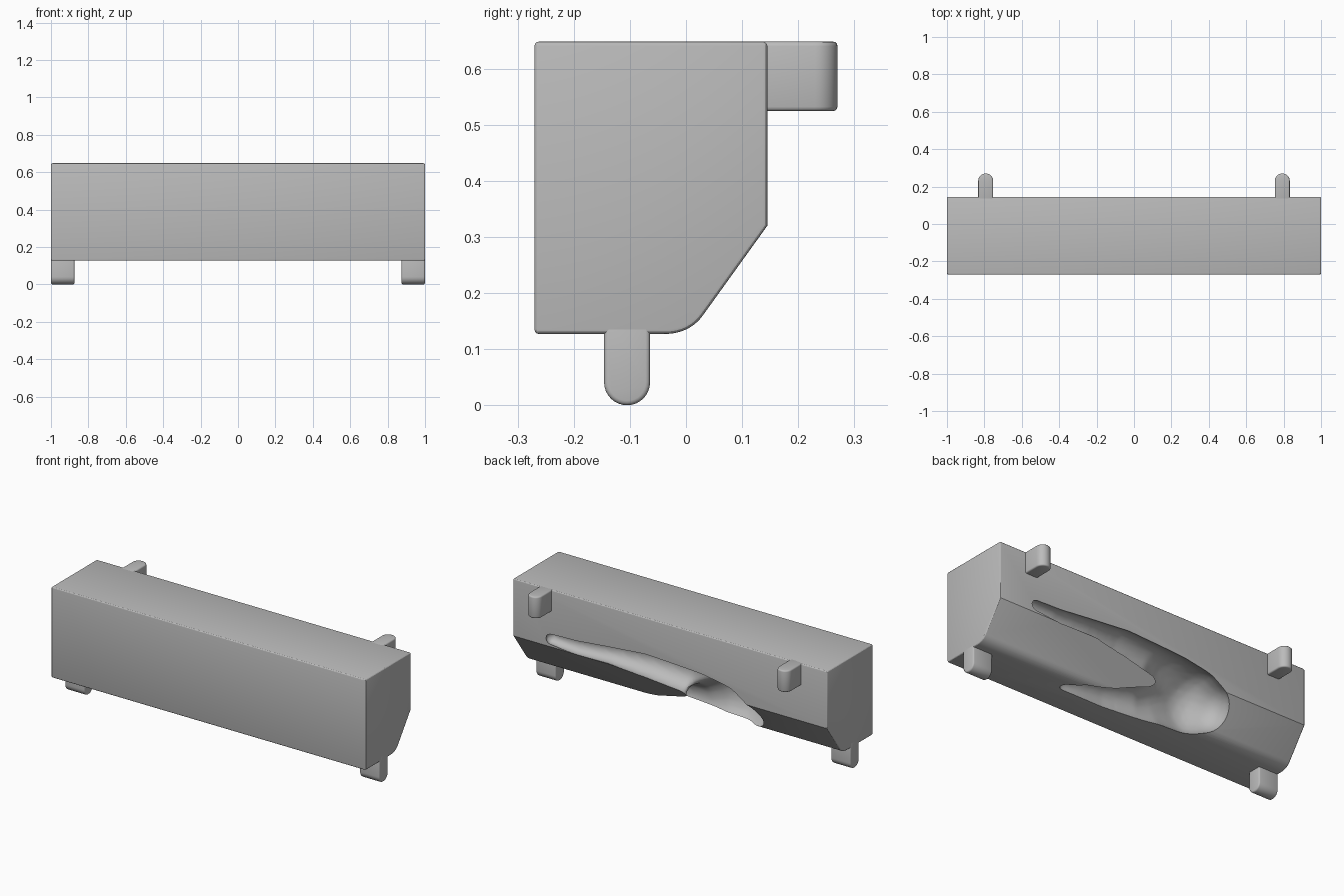
import bpy, bmesh, math
from mathutils import Vector

cube = bpy.data.objects.get("Cube")
if cube:
    bpy.data.objects.remove(cube, do_unlink=True)

grey = bpy.data.materials.new("plain grey")
grey.use_nodes = True
GREY = (0.5, 0.5, 0.5, 1)
grey.diffuse_color = GREY
grey.node_tree.nodes["Principled BSDF"].inputs["Base Color"].default_value = GREY


def add_object(name, bm):
    mesh = bpy.data.meshes.new(name)
    bm.to_mesh(mesh)
    bm.free()
    obj = bpy.data.objects.new(name, mesh)
    bpy.context.collection.objects.link(obj)
    mesh.materials.append(grey)
    return obj


def prism(name, outline, place, start, end):
    """Extrude a 2D outline; place(u, v, w) gives the 3D point."""
    bm = bmesh.new()
    face = bm.faces.new([bm.verts.new(place(u, v, start)) for u, v in outline])
    new = bmesh.ops.extrude_face_region(bm, geom=[face])["geom"]
    shift = Vector(place(0, 0, end)) - Vector(place(0, 0, start))
    bmesh.ops.translate(bm, vec=shift, verts=[g for g in new if isinstance(g, bmesh.types.BMVert)])
    bmesh.ops.recalc_face_normals(bm, faces=bm.faces)
    obj = add_object(name, bm)
    bevel = obj.modifiers.new("rounded edges", 'BEVEL')
    bevel.width, bevel.segments = 0.008, 3
    bevel.limit_method, bevel.angle_limit = 'ANGLE', math.radians(45)
    return obj


def tab(root, tip, radius):
    """Outline of a tab with a half-round tip; u across, v along."""
    sign = 1 if tip > root else -1
    centre = tip - sign * radius
    arc = [(radius * math.cos(math.pi * i / 16), centre + sign * radius * math.sin(math.pi * i / 16))
           for i in range(17)]
    return [(radius, root)] + arc + [(-radius, root)]


def bake(obj):
    """Replace the mesh with its modified result."""
    graph = bpy.context.evaluated_depsgraph_get()
    mesh = bpy.data.meshes.new_from_object(obj.evaluated_get(graph))
    obj.modifiers.clear()
    obj.data = mesh


def smooth(obj, degrees):
    bpy.ops.object.select_all(action='DESELECT')
    obj.select_set(True)
    bpy.context.view_layer.objects.active = obj
    bpy.ops.object.shade_smooth_by_angle(angle=math.radians(degrees))


# Block: side profile with a rounded slope at the lower back
low, corner, high = Vector((-0.04, 0.127)), Vector((0.006, 0.127)), Vector((0.03, 0.16))
curve = []
for i in range(11):
    t = i / 10
    curve.append(tuple(low * (1 - t) ** 2 + corner * 2 * t * (1 - t) + high * t * t))
profile = [(-0.27, 0.127)] + curve + [(0.145, 0.32), (0.145, 0.648), (-0.27, 0.648)]
block = prism("block", profile, lambda u, v, w: (w, u, v), -1, 1)
bake(block)

# Forked hollow: two tapering arms that meet in a broad rounded body (x, y, z, radius)
upper_arm = [(0.76, 0.13, 0.363, 0.036), (0.6, 0.128, 0.358, 0.046), (0.4, 0.12, 0.37, 0.056),
             (0.15, 0.11, 0.37, 0.08), (-0.08, 0.1, 0.35, 0.092), (-0.2, 0.08, 0.31, 0.13),
             (-0.33, 0.06, 0.25, 0.172), (-0.41, 0.065, 0.245, 0.135)]
lower_arm = [(0.38, -0.08, 0.135, 0.034), (0.29, -0.055, 0.14, 0.058), (0.12, -0.04, 0.15, 0.077),
             (-0.09, 0.0, 0.17, 0.1), (-0.2, 0.03, 0.215, 0.13), (-0.33, 0.06, 0.25, 0.172)]
bm = bmesh.new()
for arm in (upper_arm, lower_arm):
    for a, b in zip(arm, arm[1:]):
        for i in range(9):
            x, y, z, r = Vector(a).lerp(Vector(b), i / 8)
            ball = bmesh.ops.create_icosphere(bm, subdivisions=3, radius=r)["verts"]
            bmesh.ops.translate(bm, vec=(x, y, z), verts=ball)
hollow = add_object("hollow_cutter", bm)
remesh = hollow.modifiers.new("merge", 'REMESH')
remesh.mode, remesh.voxel_size = 'VOXEL', 0.012
soften = hollow.modifiers.new("soften", 'SMOOTH')
soften.factor, soften.iterations = 0.5, 6
bake(hollow)

cut = block.modifiers.new("hollow", 'BOOLEAN')
cut.operation, cut.solver, cut.object = 'DIFFERENCE', 'EXACT', hollow
bake(block)
bpy.data.objects.remove(hollow, do_unlink=True)
smooth(block, 28)

# Locating pegs: upright tabs at the back, round-tipped feet underneath
for side, sign in (("left", 1), ("right", -1)):
    peg = prism("back_peg_" + side, tab(0.12, 0.27, 0.04),
                lambda u, v, w: (sign * 0.793 + u, v, w), 0.524, 0.648)
    foot = prism("foot_" + side, tab(0.16, 0.0, 0.041),
                 lambda u, v, w: (w, u - 0.105, v), sign * 0.875, sign * 1.0)
    for part in (peg, foot):
        bake(part)
        smooth(part, 35)
